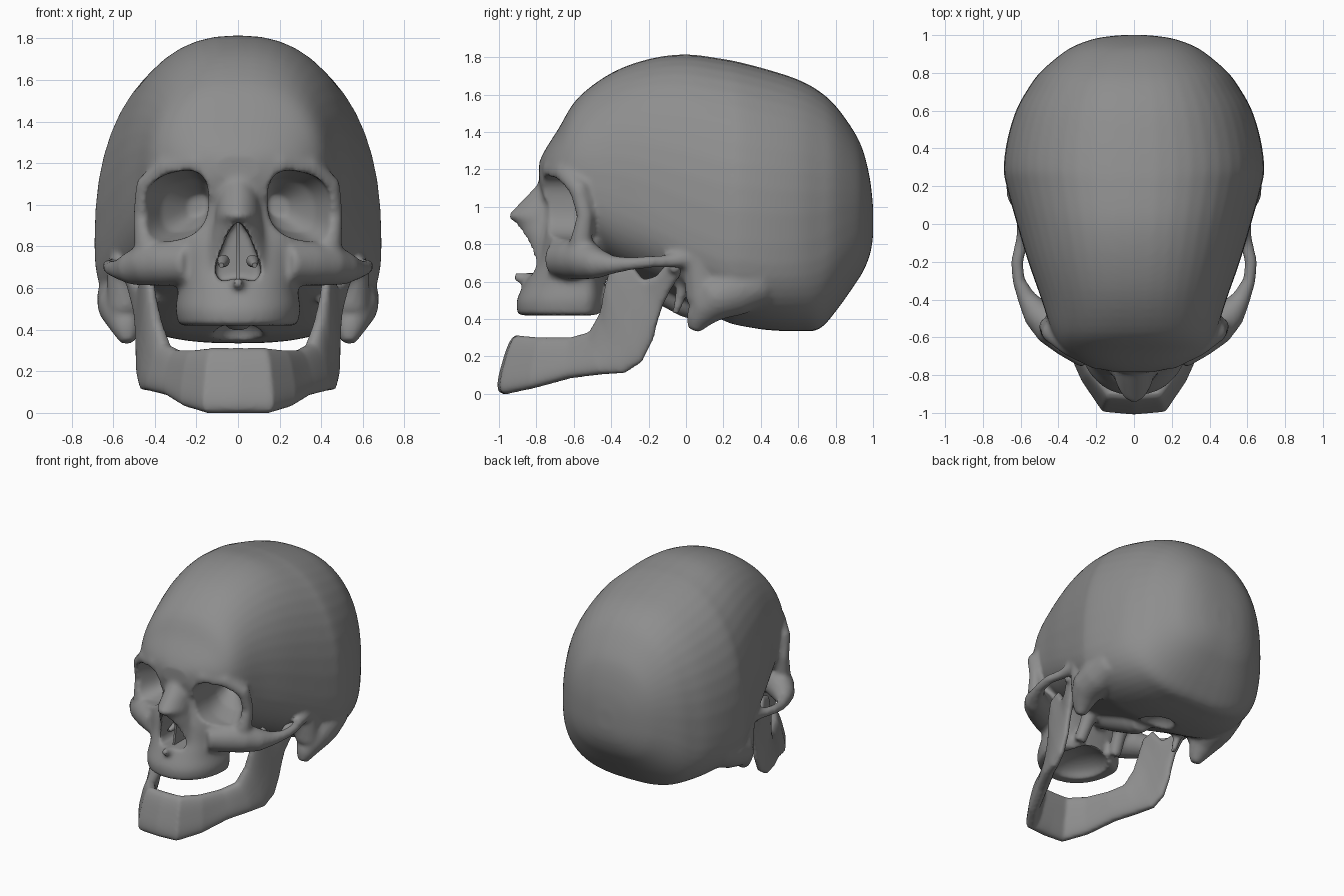
import bpy, bmesh
from math import sin, cos, pi, copysign
from mathutils import Vector

cube = bpy.data.objects.get("Cube")
if cube:
    bpy.data.objects.remove(cube)

SEGMENTS = 48
bone = bpy.data.materials.new("dark_bone")
bone.use_nodes = True
bone.diffuse_color = (.27, .27, .27, 1)
bone.node_tree.nodes["Principled BSDF"].inputs["Base Color"].default_value = bone.diffuse_color


def refine(rows, steps=4):
    """Catmull-Rom rows between the given section rows."""
    out = []
    for i in range(len(rows) - 1):
        quad = [rows[max(i - 1, 0)], rows[i], rows[i + 1], rows[min(i + 2, len(rows) - 1)]]
        for k in range(steps):
            t = k / steps
            out.append([b + t / 2 * (c - a + t * (2 * a - 5 * b + 4 * c - d
                                                  + t * (3 * (b - c) + d - a)))
                        for a, b, c, d in zip(*quad)])
    return out + [rows[-1]]


def loft(bm, rings):
    """Skin a list of closed rings and cap both ends."""
    loops = [[bm.verts.new(p) for p in ring] for ring in rings]
    for a, b in zip(loops, loops[1:]):
        for i in range(len(a)):
            j = (i + 1) % len(a)
            bm.faces.new((a[i], a[j], b[j], b[i]))
    bm.faces.new(loops[0])
    bm.faces.new(loops[-1])


def oval(width, low, high, mid, powers, place):
    """Superellipse, widest at fraction mid, with its own power below and above."""
    centre = low + (high - low) * mid
    ring = []
    for i in range(SEGMENTS):
        t = 2 * pi * i / SEGMENTS
        power = powers[sin(t) > 0]
        u, v = (copysign(abs(f) ** (2 / power), f) for f in (cos(t), sin(t)))
        reach = high - centre if v > 0 else centre - low
        ring.append(Vector(place(width * u, centre + reach * v)))
    return ring


def tube(bm, path, side=1):
    """Round bar through points of (x, y, z, radius)."""
    pts = [Vector((side * x, y, z)) for x, y, z, r in path]
    rings, normal, last = [], None, None
    for i, p in enumerate(pts):
        tangent = (pts[min(i + 1, len(pts) - 1)] - pts[max(i - 1, 0)]).normalized()
        if normal is None:
            normal = tangent.orthogonal().normalized()
        else:
            normal = last.rotation_difference(tangent) @ normal
        last, other, r = tangent, tangent.cross(normal), path[i][3]
        rings.append([p + r * (cos(k * pi / 8) * normal + sin(k * pi / 8) * other)
                      for k in range(16)])
    loft(bm, rings)


def ball(bm, centre, radii):
    made = bmesh.ops.create_uvsphere(bm, u_segments=24, v_segments=16, radius=1)
    for v in made["verts"]:
        v.co = Vector(c + r * k for c, r, k in zip(centre, radii, v.co))


def make_object(name, bm):
    bmesh.ops.recalc_face_normals(bm, faces=bm.faces)
    mesh = bpy.data.meshes.new(name)
    bm.to_mesh(mesh)
    bm.free()
    mesh.materials.append(bone)
    obj = bpy.data.objects.new(name, mesh)
    bpy.context.collection.objects.link(obj)
    return obj


def fuse(obj, voxel):
    mod = obj.modifiers.new("fuse", "REMESH")
    mod.mode, mod.voxel_size = "VOXEL", voxel


def finish(obj, rounds):
    """Soften, apply the modifiers and shade smooth."""
    soft = obj.modifiers.new("soften", "SMOOTH")
    soft.factor, soft.iterations = 0.5, rounds
    bpy.ops.object.select_all(action="DESELECT")
    bpy.context.view_layer.objects.active = obj
    obj.select_set(True)
    bpy.ops.object.convert(target="MESH")
    bpy.ops.object.shade_smooth_by_angle(angle=pi / 4)


# Braincase: y, half width, top, bottom, fraction of the widest line
skull = bmesh.new()
braincase = [
    (-.785, .1, 1.24, 1.12, .5), (-.75, .24, 1.31, 1.02, .5),
    (-.68, .36, 1.42, .95, .42), (-.58, .43, 1.58, .85, .38),
    (-.4, .49, 1.715, .7, .36), (-.2, .56, 1.79, .6, .32),
    (0, .62, 1.815, .5, .29), (.2, .675, 1.79, .39, .3),
    (.3, .69, 1.77, .36, .32), (.45, .67, 1.73, .34, .33),
    (.6, .625, 1.68, .335, .35), (.71, .565, 1.62, .345, .38),
    (.8, .5, 1.54, .44, .4), (.9, .385, 1.4, .58, .42),
    (.95, .3, 1.29, .66, .45), (.985, .19, 1.14, .75, .5),
    (1, .07, 1, .84, .5)]
loft(skull, [oval(w, lo, hi, mid, (2.8, 2.35), lambda u, v: (u, y, v))
             for y, w, hi, lo, mid in refine(braincase)])

# Midface and upper jaw: z, half width, front, back
face = [
    (1.15, .42, -.75, -.35), (.95, .42, -.75, -.35), (.82, .38, -.78, -.38),
    (.7, .32, -.81, -.41), (.6, .29, -.86, -.43), (.5, .3, -.905, -.43),
    (.42, .285, -.9, -.44)]
loft(skull, [oval(w, front, back, .75, (2.2, 2.2), lambda u, v: (u, v, z))
             for z, w, front, back in refine(face)])

# Nasal bones and spine
nose = [
    (1.15, .07, -.765), (1.05, .1, -.86), (.95, .11, -.955), (.91, .12, -.91),
    (.8, .15, -.865), (.66, .17, -.845)]
loft(skull, [oval(w, front, -.6, .6, (1.9, 1.9), lambda u, v: (u, v, z))
             for z, w, front in nose])
tube(skull, [(0, -.8, .61, .05), (0, -.87, .62, .03), (0, -.92, .625, .025)])

# Central skull base
tube(skull, [(0, -.4, .74, .1), (0, -.2, .62, .1), (0, .02, .5, .1), (0, .1, .46, .08)])

for side in (1, -1):
    # Brow and outer eye rim
    tube(skull, [(0, -.72, 1.2, .05), (.2, -.71, 1.2, .06), (.34, -.64, 1.18, .06),
                 (.44, -.57, 1.09, .055), (.46, -.54, .95, .045),
                 (.44, -.56, .82, .06), (.42, -.57, .72, .07)], side)
    # Cheekbone and arch
    tube(skull, [(.22, -.68, .72, .1), (.34, -.6, .72, .11), (.44, -.535, .715, .105),
                 (.515, -.47, .695, .08), (.57, -.39, .69, .05),
                 (.61, -.3, .695, .036), (.62, -.2, .705, .034),
                 (.59, -.08, .71, .036), (.56, .05, .73, .06)], side)
    # Ear bump and spike below the ear
    tube(skull, [(.53, .4, .6, .13), (.545, .26, .55, .135), (.55, .15, .51, .125),
                 (.545, .1, .45, .095), (.535, .06, .39, .065),
                 (.53, .04, .34, .035)], side)
    tube(skull, [(.53, .08, .72, .1), (.54, .09, .5, .09)], side)
    tube(skull, [(.43, 0, .62, .05), (.42, -.03, .52, .03),
                 (.41, -.06, .42, .02)], side)
    # Wings behind the palate
    tube(skull, [(.14, -.28, .72, .07), (.15, -.35, .58, .05),
                 (.16, -.41, .46, .045)], side)

# Openings: eye sockets, nasal opening, palate and base
cuts = bmesh.new()
for side in (1, -1):
    socket = [(-1.1, .3, .155, .16), (-.6, .295, .155, .165),
              (-.46, .25, .12, .125), (-.34, .19, .05, .05)]
    loft(cuts, [oval(r, -h, h, .5, (2.6, 2.6), lambda u, v:
                     (side * (x + u), y, .995 + v - .2 * u))
                for y, x, r, h in socket])
opening = [(0, .93), (.05, .86), (.09, .76), (.112, .68), (.085, .63), (.02, .645)]
outline = opening + [(-x, z) for x, z in reversed(opening[1:])]
loft(cuts, [[Vector((x, y, z)) for x, z in outline] for y in (-1.1, -.52)])
ball(cuts, (0, -.6, .4), (.2, .22, .12))
ball(cuts, (0, .24, .36), (.12, .14, .1))

cutter = make_object("opening_cutter", cuts)
cutter.hide_render = True
cranium = make_object("cranium", skull)
fuse(cranium, .016)
carve = cranium.modifiers.new("openings", "BOOLEAN")
carve.operation, carve.solver, carve.object = "DIFFERENCE", "EXACT", cutter
fuse(cranium, .014)
finish(cranium, 5)
bpy.data.objects.remove(cutter)

# Nasal partition and side scrolls
inner = bmesh.new()
loft(inner, [[Vector((x, y, z)) for x, y in
              ((-.008, back), (.008, back), (.008, front), (-.008, front))]
             for z, front, back in ((.62, -.8, -.5), (.78, -.77, -.5), (.95, -.86, -.5))])
for side in (1, -1):
    tube(inner, [(.08, -.74, .71, .012), (.07, -.66, .73, .03),
                 (.07, -.5, .73, .03)], side)
finish(make_object("nasal_partition", inner), 0)

# Lower jaw: lower edge, upper edge and half thickness from chin to joint
stations = [
    ((0, -.98, 0), (0, -.89, .31), .05),
    ((.15, -.97, 0), (.12, -.885, .31), .05),
    ((.25, -.82, .03), (.21, -.77, .3), .045),
    ((.34, -.62, .085), (.28, -.61, .3), .045),
    ((.42, -.45, .105), (.34, -.51, .33), .045),
    ((.455, -.33, .11), (.38, -.455, .44), .04),
    ((.47, -.235, .17), (.41, -.435, .57), .035),
    ((.475, -.175, .29), (.425, -.4, .69), .03),
    ((.48, -.15, .39), (.435, -.31, .72), .028),
    ((.485, -.125, .47), (.46, -.23, .61), .028),
    ((.5, -.08, .56), (.49, -.16, .63), .03),
    ((.52, -.015, .66), (.52, -.1, .7), .035)]
half = [tuple(map(Vector, s[:2])) + (s[2],) for s in stations]


def flip(p):
    return Vector((-p.x, p.y, p.z))


whole = [(flip(b), flip(t), r) for b, t, r in reversed(half[1:])] + half
jaw = bmesh.new()
rings = []
for i, (low, high, r) in enumerate(whole):
    before, after = whole[max(i - 1, 0)], whole[min(i + 1, len(whole) - 1)]
    run = (after[0] + after[1]) - (before[0] + before[1])
    normal = run.cross(high - low).normalized()
    rings.append(oval(r, 0, 1, .5, (3, 3), lambda u, v: low.lerp(high, v) + normal * u))
loft(jaw, rings)
for side in (1, -1):
    tube(jaw, [(.45, -.05, .67, .025), (.49, -.06, .68, .04),
               (.55, -.06, .68, .04), (.58, -.06, .675, .025)], side)
lower_jaw = make_object("lower_jaw", jaw)
fuse(lower_jaw, .013)
finish(lower_jaw, 4)
